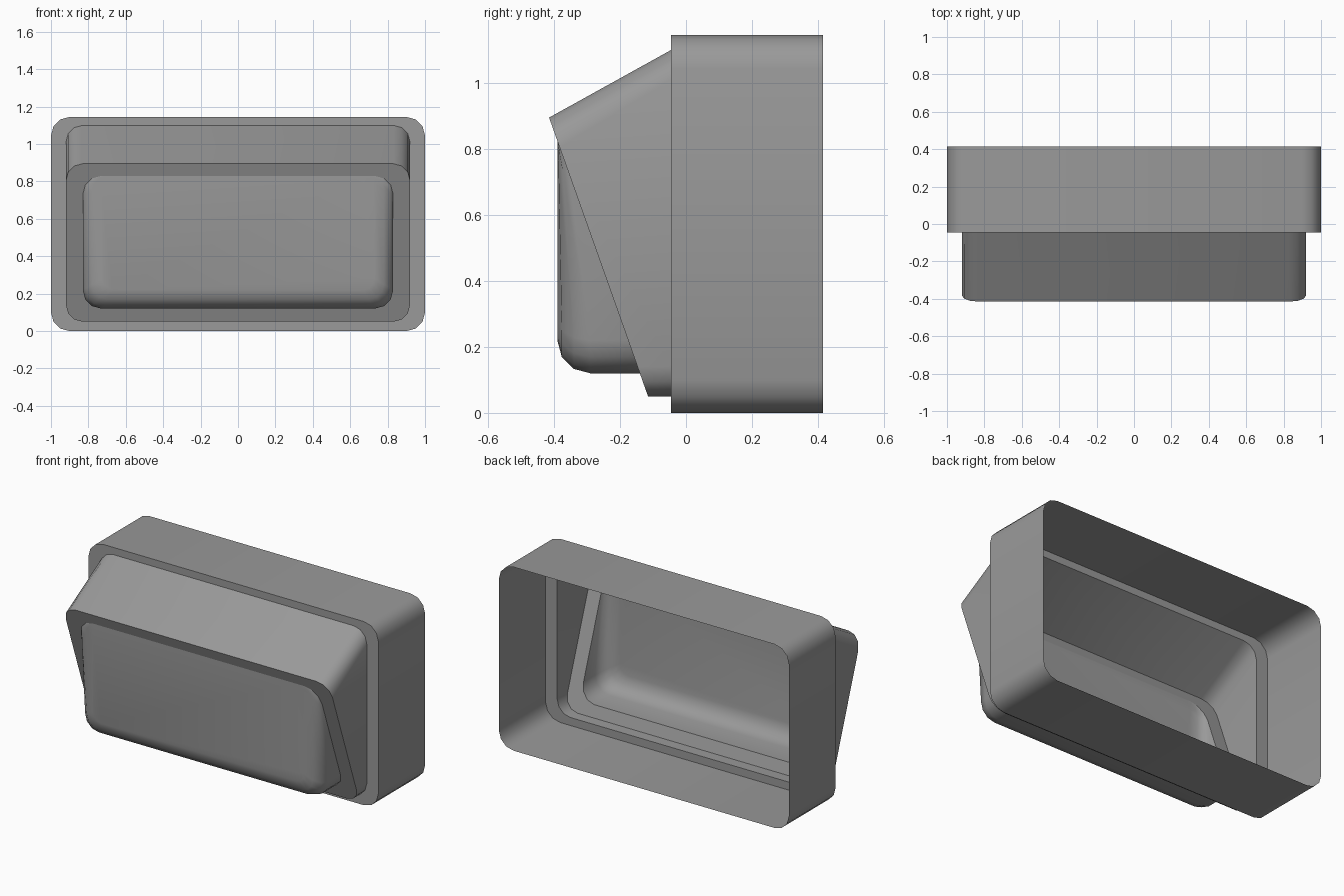
import bpy, bmesh, math

if "Cube" in bpy.data.objects:
    bpy.data.objects.remove(bpy.data.objects["Cube"])

SEG = 3          # segments per rounded corner
FRONT = -0.39    # front plane of the bulge
R = 0.1          # edge rounding of the bulge

grey = bpy.data.materials.new("dark_grey")
grey.diffuse_color = (0.32, 0.32, 0.32, 1)
grey.use_nodes = True
grey.node_tree.nodes["Principled BSDF"].inputs["Base Color"].default_value = grey.diffuse_color


def tilt(z):
    """Depth of the tilted hood face at height z."""
    return -0.115 - 0.30 * (z - 0.05) / 0.845


def loop(hw, z0, z1, r, depth):
    """Rounded rectangle, counter-clockwise seen from the front."""
    pts = []
    corners = [(hw - r, z0 + r, -90), (hw - r, z1 - r, 0),
               (-hw + r, z1 - r, 90), (-hw + r, z0 + r, 180)]
    for cx, cz, a0 in corners:
        for i in range(SEG + 1):
            a = math.radians(a0 + 90 * i / SEG)
            x, z = cx + r * math.cos(a), cz + r * math.sin(a)
            pts.append((x, depth(z) if callable(depth) else depth, z))
    return pts


def skin(name, loops, cap=False):
    """Bridge successive loops from back to front into one open shell."""
    bm = bmesh.new()
    rings = [[bm.verts.new(p) for p in l] for l in loops]
    n = len(rings[0])
    for a, b in zip(rings, rings[1:]):
        for i in range(n):
            j = (i + 1) % n
            bm.faces.new((a[i], a[j], b[j], b[i]))
    if cap:
        bm.faces.new(rings[-1])
    bmesh.ops.remove_doubles(bm, verts=bm.verts, dist=1e-5)
    me = bpy.data.meshes.new(name)
    bm.to_mesh(me)
    bm.free()
    me.materials.append(grey)
    ob = bpy.data.objects.new(name, me)
    bpy.context.collection.objects.link(ob)
    bpy.ops.object.select_all(action='DESELECT')
    bpy.context.view_layer.objects.active = ob
    ob.select_set(True)
    bpy.ops.object.shade_smooth_by_angle(angle=math.radians(50))
    return ob


# Housing: open-backed box with a front rim
skin("housing", [loop(1.0, 0, 1.145, 0.1, 0.415),
                 loop(1.0, 0, 1.145, 0.1, -0.045),
                 loop(0.92, 0.05, 1.10, 0.09, -0.045)])

# Hood: sloped top, straight sides, tilted front frame
skin("hood", [loop(0.92, 0.05, 1.10, 0.09, -0.045),
              loop(0.92, 0.05, 0.895, 0.09, tilt),
              loop(0.83, 0.12, 0.83, 0.1, tilt)])

# Bulge: upright front panel; its edge rounding shrinks where it meets the tilt
loops = [loop(0.83, 0.12, 0.83, 0.1, tilt)]
for k in range(SEG + 1):
    a = math.radians(90 * k / SEG)
    o, s = R * (1 - math.cos(a)), 1 - math.sin(a)
    loops.append(loop(0.83 - o, 0.12 + o, 0.83, 0.1 - 0.4 * o,
                      lambda z, s=s: FRONT + s * min(R, max(0, tilt(z) - FRONT))))
skin("bulge", loops, cap=True)
